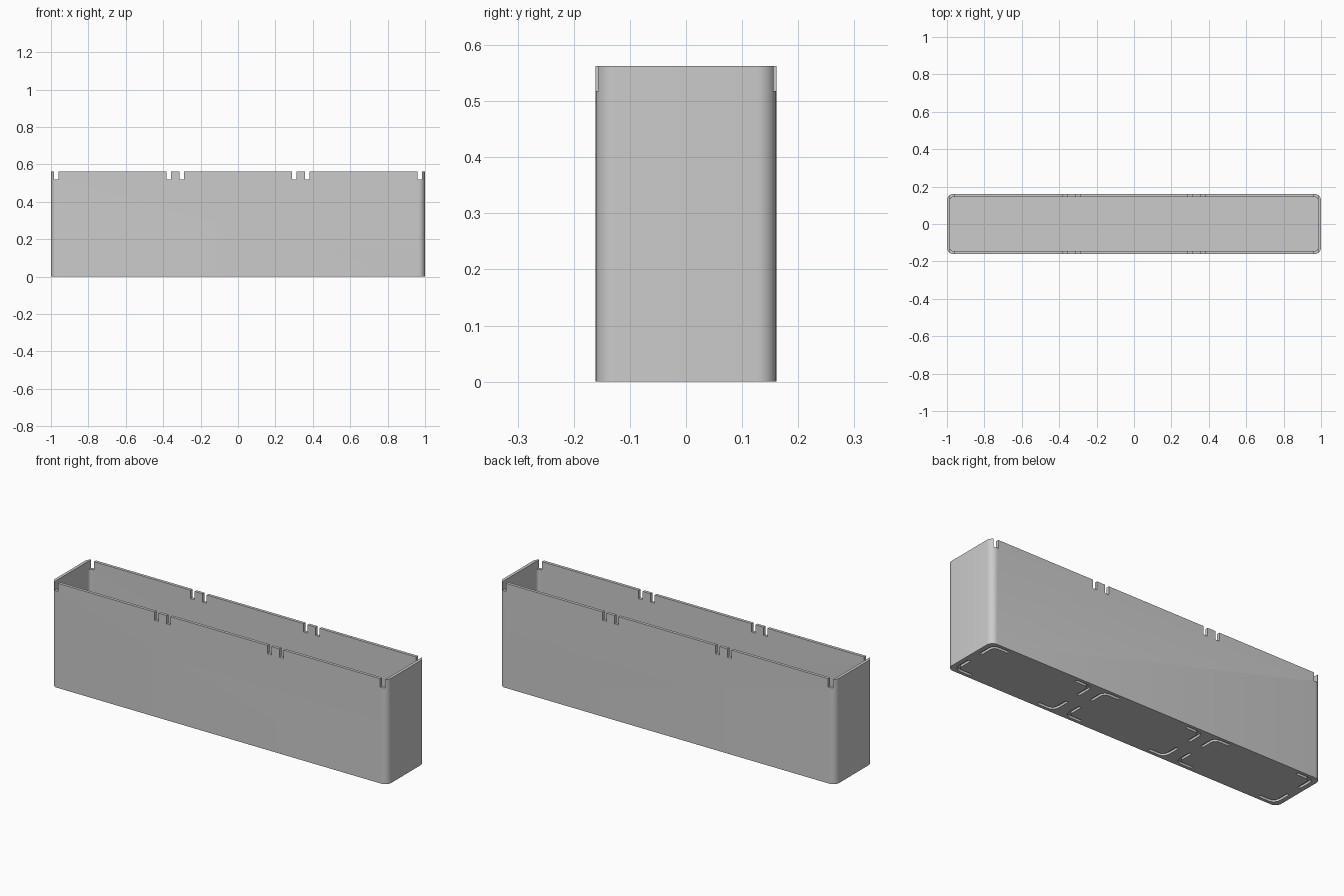
import bpy, bmesh, math

cube = bpy.data.objects.get("Cube")
if cube:
    bpy.data.objects.remove(cube, do_unlink=True)

LENGTH, DEPTH, HEIGHT = 2.0, 0.322, 0.563
WALL, FLOOR, RADIUS = 0.016, 0.02, 0.035
CELLS = (-0.671, 0, 0.671)

grey = bpy.data.materials.new("light grey plastic")
grey.use_nodes = True
grey.diffuse_color = (0.6, 0.6, 0.6, 1)
grey.node_tree.nodes["Principled BSDF"].inputs["Base Color"].default_value = (0.6, 0.6, 0.6, 1)


def arc(cx, cy, r, start, steps=8):
    """Quarter-circle points, counter-clockwise from a start angle."""
    angles = [start + math.pi / 2 * i / steps for i in range(steps + 1)]
    return [(cx + r * math.cos(a), cy + r * math.sin(a)) for a in angles]


def rounded_rect(hx, hy, r):
    points = []
    for i, (sx, sy) in enumerate([(1, 1), (-1, 1), (-1, -1), (1, -1)]):
        points += arc(sx * (hx - r), sy * (hy - r), r, i * math.pi / 2)
    return points


def add_prism(bm, outline, z0, z1):
    face = bm.faces.new([bm.verts.new((x, y, z0)) for x, y in outline])
    result = bmesh.ops.extrude_face_region(bm, geom=[face])
    top = [v for v in result["geom"] if isinstance(v, bmesh.types.BMVert)]
    bmesh.ops.translate(bm, verts=top, vec=(0, 0, z1 - z0))


def make_object(name, bm):
    bmesh.ops.recalc_face_normals(bm, faces=bm.faces)
    mesh = bpy.data.meshes.new(name)
    bm.to_mesh(mesh)
    bm.free()
    mesh.materials.append(grey)
    obj = bpy.data.objects.new(name, mesh)
    bpy.context.collection.objects.link(obj)
    return obj


def cut(target, cutter):
    mod = target.modifiers.new("cut", "BOOLEAN")
    mod.operation, mod.solver, mod.object = "DIFFERENCE", "EXACT", cutter
    bpy.context.view_layer.objects.active = target
    bpy.ops.object.modifier_apply(modifier=mod.name)
    bpy.data.objects.remove(cutter, do_unlink=True)


# Outer body with rounded upright corners
bm = bmesh.new()
add_prism(bm, rounded_rect(LENGTH / 2, DEPTH / 2, RADIUS), 0, HEIGHT)
tray = make_object("open_tray", bm)

# Hollow interior
bm = bmesh.new()
add_prism(bm, rounded_rect(LENGTH / 2 - WALL, DEPTH / 2 - WALL, RADIUS - WALL), FLOOR, HEIGHT + 0.1)
cut(tray, make_object("interior_cutter", bm))

# Rim slots, in pairs through the front and back walls
bm = bmesh.new()
for cell in CELLS:
    for side in (-1, 1):
        x, w = cell + side * 0.3, 0.012
        add_prism(bm, [(x - w, -0.3), (x + w, -0.3), (x + w, 0.3), (x - w, 0.3)],
                  HEIGHT - 0.045, HEIGHT + 0.05)
cut(tray, make_object("slot_cutter", bm))

# Corner grooves under each cell of the floor
bm = bmesh.new()
hx, hy, r, w = 0.304, 0.144, 0.04, 0.016
outer = [(hx, 0.04)] + arc(hx - r, hy - r, r, 0) + [(hx - 0.1, hy)]
inner = [(hx - w, 0.04)] + arc(hx - r, hy - r, r - w, 0) + [(hx - 0.1, hy - w)]
for cell in CELLS:
    for sx in (-1, 1):
        for sy in (-1, 1):
            outline = [(cell + sx * x, sy * y) for x, y in outer + inner[::-1]]
            add_prism(bm, outline, -0.05, 0.012)
cut(tray, make_object("groove_cutter", bm))

# Smooth corners, sharp edges
bpy.ops.object.select_all(action="DESELECT")
tray.select_set(True)
bpy.context.view_layer.objects.active = tray
bpy.ops.object.shade_smooth_by_angle(angle=math.radians(30))
